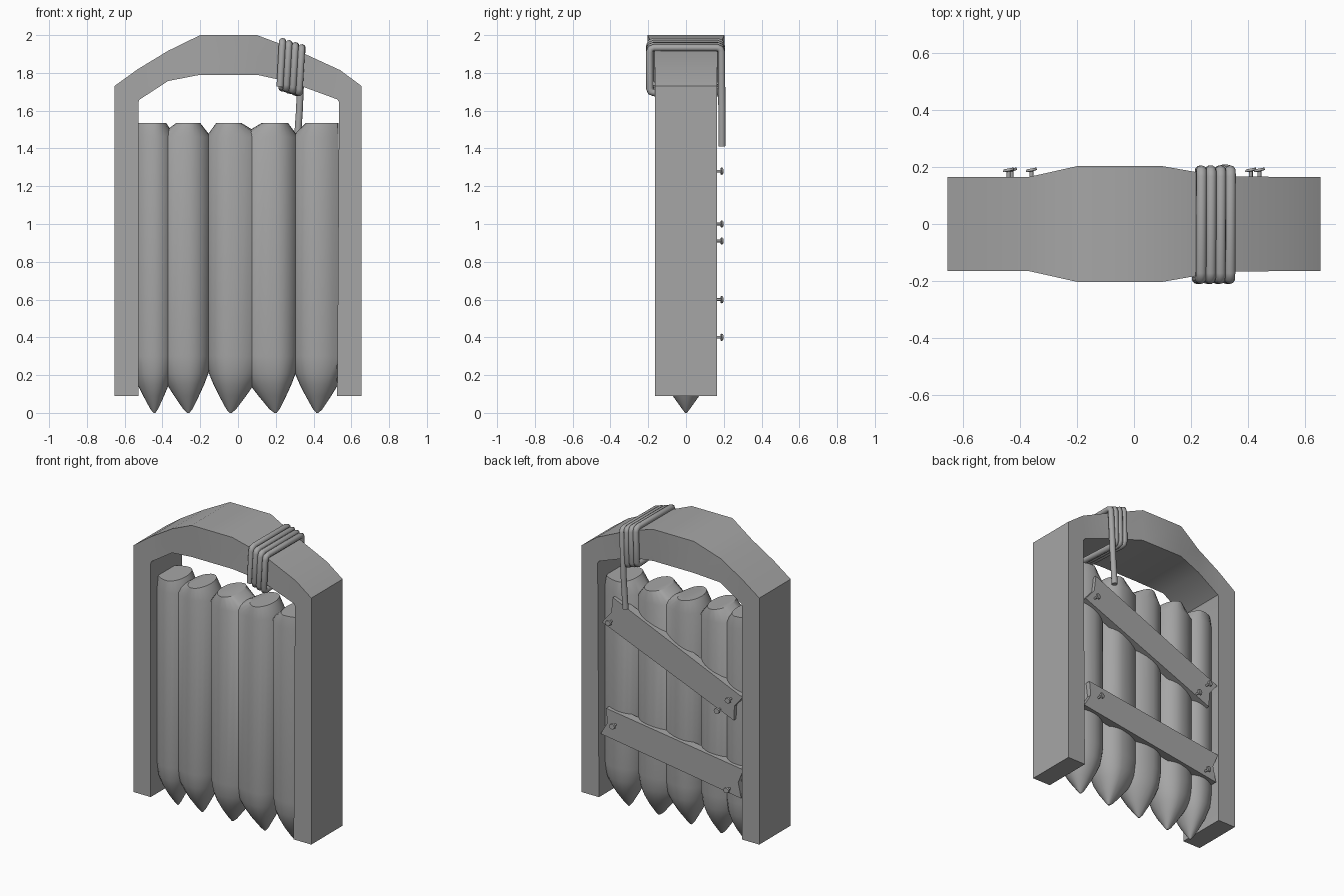
import bpy, bmesh, math
from mathutils import Vector

cube = bpy.data.objects.get("Cube")
if cube:
    bpy.data.objects.remove(cube, do_unlink=True)

grey = bpy.data.materials.new("plain grey")
grey.use_nodes = True
grey.diffuse_color = (0.38, 0.38, 0.38, 1)
grey.node_tree.nodes["Principled BSDF"].inputs["Base Color"].default_value = (0.38, 0.38, 0.38, 1)


def finish(name, bm, smooth=None):
    """Turn a bmesh into a coloured object, optionally smooth below an angle."""
    bmesh.ops.recalc_face_normals(bm, faces=bm.faces)
    mesh = bpy.data.meshes.new(name)
    bm.to_mesh(mesh)
    bm.free()
    mesh.materials.append(grey)
    obj = bpy.data.objects.new(name, mesh)
    bpy.context.collection.objects.link(obj)
    if smooth:
        bpy.ops.object.select_all(action='DESELECT')
        obj.select_set(True)
        bpy.context.view_layer.objects.active = obj
        bpy.ops.object.shade_smooth_by_angle(angle=math.radians(smooth))


def loft(name, rings, smooth):
    """Skin a list of equal-length point rings and cap both ends."""
    bm = bmesh.new()
    rows = [[bm.verts.new(p) for p in ring] for ring in rings]
    count = len(rows[0])
    for a, b in zip(rows, rows[1:]):
        for i in range(count):
            j = (i + 1) % count
            bm.faces.new((a[i], a[j], b[j], b[i]))
    bm.faces.new(rows[0])
    bm.faces.new(rows[-1])
    finish(name, bm, smooth)


# Arched frame: outer x, outer z, inner x, inner z, half depth
stations = [
    (-.655, .09, -.527, .09, .165), (-.655, 1.73, -.527, 1.645, .165),
    (-.53, 1.82, -.522, 1.658, .165), (-.37, 1.917, -.37, 1.757, .165),
    (-.2, 2, -.2, 1.79, .203), (.1, 2, .1, 1.79, .203),
    (.3, 1.925, .28, 1.75, .168), (.54, 1.815, .525, 1.66, .165),
    (.655, 1.73, .535, 1.645, .165), (.655, .09, .525, .09, .165)]
loft("arched_frame", [[(ox, -d, oz), (ox, d, oz), (ix, d, iz), (ix, -d, iz)]
                      for ox, oz, ix, iz, d in stations], 30)

# Overlapping pointed logs: centre x, left and right half width, left and right top half width
logs = [(-.442, .13, .11, .12, .062), (-.262, .165, .12, .065, .062),
        (-.04, .13, .18, .075, .058), (.2, .2, .12, .075, .065),
        (.42, .135, .16, .06, .15)]
# Log profile: height, width factor, depth factor
profile = [(0, .04, .04), (.02, .17, .15), (.09, .46, .53), (.15, .69, .78),
           (.21, .88, .93), (.3, 1, 1), (1.46, 1, 1)]
sides = 24
angles = [math.tau * k / sides for k in range(sides)]
for n, (cx, left, right, top_left, top_right) in enumerate(logs):
    levels = [(z, left * fx, right * fx, .133 * fy) for z, fx, fy in profile]
    levels.append((1.535, top_left, top_right, .12))
    rings = []
    for z, wl, wr, depth in levels:
        ring = []
        for a in angles:
            x = cx + math.cos(a) * (wr if math.cos(a) > 0 else wl)
            ring.append((max(-.532, min(.532, x)), depth * math.sin(a), z))
        rings.append(ring)
    loft(f"log_{n + 1}", rings, 40)


# Cross planks with notched ends, given by their corner points
def plank(name, tl, bl, br, tr):
    tl, bl, br, tr = map(Vector, (tl, bl, br, tr))
    along = (tr + br - tl - bl).normalized() * .03
    left, right = (tl + bl) / 2 + along, (tr + br) / 2 - along
    outline = [tl, left, bl, br, right, tr]
    bm = bmesh.new()
    front, back = [[bm.verts.new((p.x, y, p.y)) for p in outline] for y in (.1, .155)]
    for ring in (front, back):
        bm.faces.new((ring[0], ring[1], ring[4], ring[5]))
        bm.faces.new((ring[1], ring[2], ring[3], ring[4]))
    for i in range(6):
        j = (i + 1) % 6
        bm.faces.new((front[i], front[j], back[j], back[i]))
    finish(name, bm)


plank("upper_plank", (.43, 1.44), (.51, 1.255), (-.46, .86), (-.525, 1.03))
plank("lower_plank", (.48, .69), (.52, .51), (-.515, .355), (-.53, .55))

# Nails: thin shaft with a tilted flat head
for n, (x, z) in enumerate([(.44, 1.28), (-.44, 1), (-.36, .91), (.41, .6), (-.43, .4)]):
    rings = []
    for y, r in [(.14, .007), (.184, .007), (.186, .02), (.195, .017)]:
        rings.append([(x + r * math.cos(a), y + .2 * r * math.cos(a), z + r * math.sin(a))
                      for a in angles[::2]])
    loft(f"nail_{n + 1}", rings, 40)

# Rope: four turns round the arch, then a hanging end
corners = []
for i in range(4):
    s = .034 * i
    drop = .011 * i
    corners += [(.222 + s, -.192, 1.728 - drop), (.235 + s, -.192, 1.966 - drop),
                (.237 + s, .187, 1.966 - drop), (.232 + s, .187, 1.72 - drop)]
corners[-1] = (.325, .19, 1.6)
corners.append((.312, .19, 1.412))
points = [Vector(c) for c in corners]
path = [points[0]]
for before, here, after in zip(points, points[1:], points[2:]):
    a = here + (before - here).normalized() * .022
    b = here + (after - here).normalized() * .022
    path += [a, (a + b + here * 2) / 4, b]
path.append(points[-1])
curve = bpy.data.curves.new("rope", 'CURVE')
curve.dimensions = '3D'
curve.bevel_depth = .019
curve.bevel_resolution = 3
curve.use_fill_caps = True
spline = curve.splines.new('POLY')
spline.points.add(len(path) - 1)
for point, co in zip(spline.points, path):
    point.co = (*co, 1)
curve.materials.append(grey)
rope = bpy.data.objects.new("rope", curve)
bpy.context.collection.objects.link(rope)
